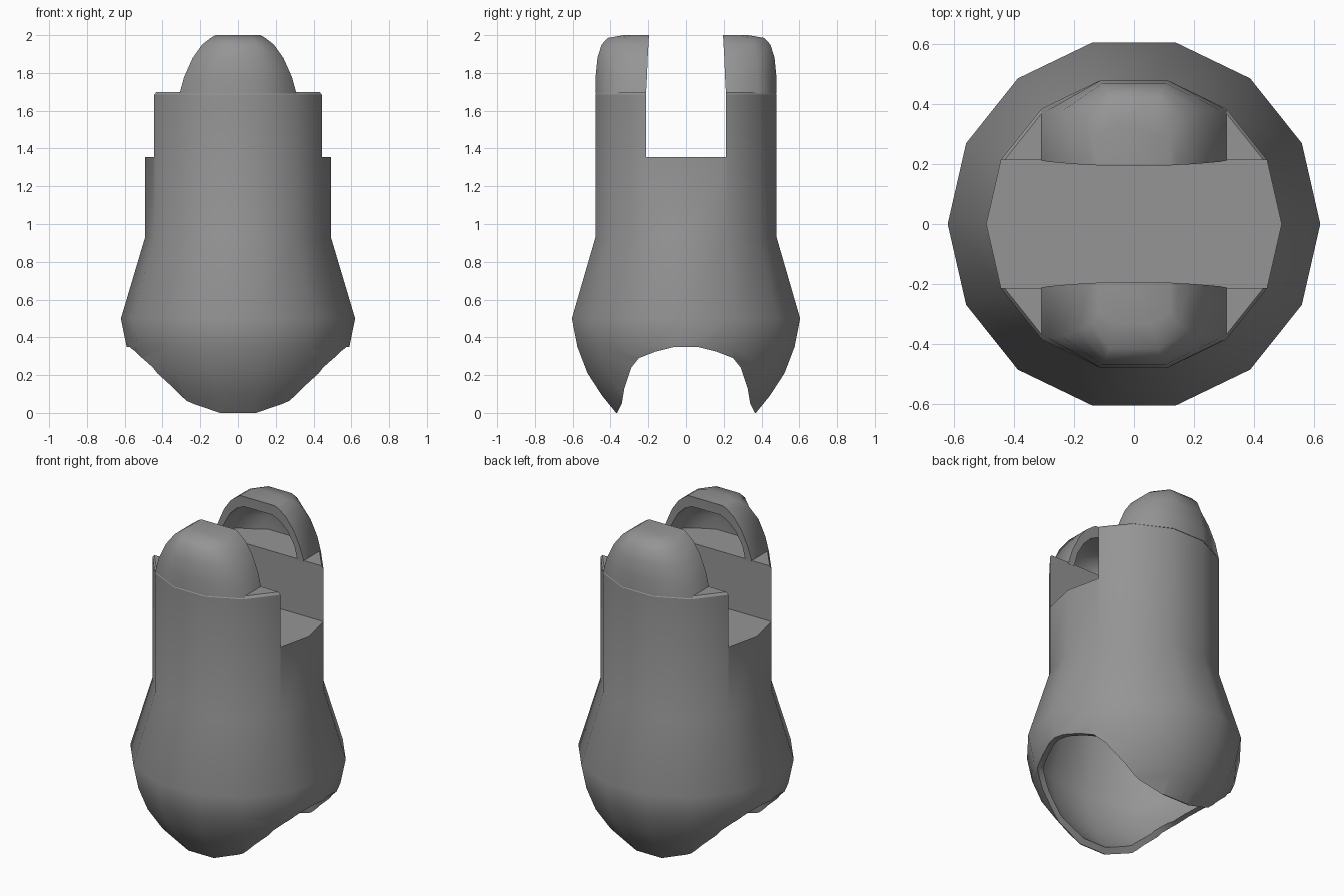
import bpy, bmesh, math

if "Cube" in bpy.data.objects:
    bpy.data.objects.remove(bpy.data.objects["Cube"])


def make_object(name, rings):
    """Skin a stack of equal-length vertex rings and cap both ends."""
    bm = bmesh.new()
    loops = [[bm.verts.new(p) for p in ring] for ring in rings]
    n = len(loops[0])
    for a, b in zip(loops, loops[1:]):
        for i in range(n):
            j = (i + 1) % n
            bm.faces.new((a[i], a[j], b[j], b[i]))
    bm.faces.new(loops[0][::-1])
    bm.faces.new(loops[-1])
    bmesh.ops.recalc_face_normals(bm, faces=bm.faces)
    mesh = bpy.data.meshes.new(name)
    bm.to_mesh(mesh)
    bm.free()
    obj = bpy.data.objects.new(name, mesh)
    bpy.context.collection.objects.link(obj)
    return obj


def activate(obj):
    bpy.ops.object.select_all(action='DESELECT')
    obj.select_set(True)
    bpy.context.view_layer.objects.active = obj


def cut(obj, name, rings):
    """Subtract a ring-built cutter and remove it again."""
    cutter = make_object(name, rings)
    cutter.hide_render = True
    mod = obj.modifiers.new(name, 'BOOLEAN')
    mod.operation = 'DIFFERENCE'
    mod.solver = 'EXACT'
    mod.object = cutter
    activate(obj)
    bpy.ops.object.modifier_apply(modifier=mod.name)
    bpy.data.objects.remove(cutter, do_unlink=True)


def lathe(profile, sides=14):
    """Rings of a turned (radius, z) profile."""
    return [[(r * math.cos(math.tau * i / sides), r * math.sin(math.tau * i / sides), z)
             for i in range(sides)] for r, z in profile]


def through_x(profile):
    """Rings of a (y, z) profile run right through along x."""
    return [[(x, y, z) for y, z in profile] for x in (-1, 1)]


def tip_rings(levels):
    """Rings of a fork tip: z, half width, side depth, outer depth, flat half width, inner depth."""
    return [[(-w, i, z), (w, i, z), (w, s, z), (f, o, z), (-f, o, z), (-w, s, z)]
            for z, w, s, o, f, i in levels]


def finish(obj, degrees):
    activate(obj)
    bpy.ops.object.shade_smooth_by_angle(angle=math.radians(degrees))
    obj.data.materials.clear()
    obj.data.materials.append(dark_grey)


dark_grey = bpy.data.materials.new("dark_grey")
dark_grey.diffuse_color = (0.3, 0.3, 0.3, 1)
dark_grey.use_nodes = True
dark_grey.node_tree.nodes["Principled BSDF"].inputs["Base Color"].default_value = dark_grey.diffuse_color

# Turned body: round base tapering into a straight 14-sided barrel
body = make_object("forked_body", lathe(
    [(0.38, 0.0), (0.455, 0.09), (0.535, 0.21), (0.59, 0.35),
     (0.62, 0.50), (0.492, 0.93), (0.492, 1.685), (0.482, 1.70)]))

# Hollow inside of the body
cut(body, "hollow_cutter", lathe(
    [(0.33, 0.005), (0.41, 0.09), (0.495, 0.21), (0.555, 0.35),
     (0.585, 0.50), (0.455, 0.93), (0.455, 1.32)]))

# Fork slot through the top
SLOT = 0.213
cut(body, "slot_cutter", through_x(
    [(-SLOT, 1.355), (SLOT, 1.355), (SLOT, 2.2), (-SLOT, 2.2)]))

# Arched channel through the base
half = [(0.37, -0.1), (0.365, 0.0), (0.34, 0.05), (0.327, 0.13),
        (0.29, 0.24), (0.25, 0.29), (0.16, 0.325), (0.06, 0.35)]
cut(body, "channel_cutter", through_x(half + [(-y, z) for y, z in reversed(half)]))
finish(body, 32)

# Rounded fork tips
tips = make_object("fork_tips", tip_rings(
    [(1.69, 0.310, 0.380, 0.479, 0.110, 0.212),
     (1.78, 0.285, 0.380, 0.479, 0.110, 0.207),
     (1.88, 0.240, 0.375, 0.469, 0.105, 0.203),
     (1.95, 0.190, 0.355, 0.447, 0.095, 0.199),
     (1.985, 0.145, 0.330, 0.415, 0.080, 0.197),
     (2.00, 0.120, 0.290, 0.330, 0.060, 0.195)]))

# Arched recess in the inner face of each tip
cut(tips, "recess_cutter", tip_rings(
    [(1.60, 0.285, 0.350, 0.445, 0.100, 0.1),
     (1.78, 0.245, 0.345, 0.440, 0.100, 0.1),
     (1.86, 0.200, 0.335, 0.425, 0.090, 0.1),
     (1.91, 0.150, 0.310, 0.395, 0.080, 0.1),
     (1.935, 0.100, 0.280, 0.320, 0.060, 0.1)]))
mirror = tips.modifiers.new("mirror", 'MIRROR')
mirror.use_axis = (False, True, False)
activate(tips)
bpy.ops.object.modifier_apply(modifier=mirror.name)
finish(tips, 65)
